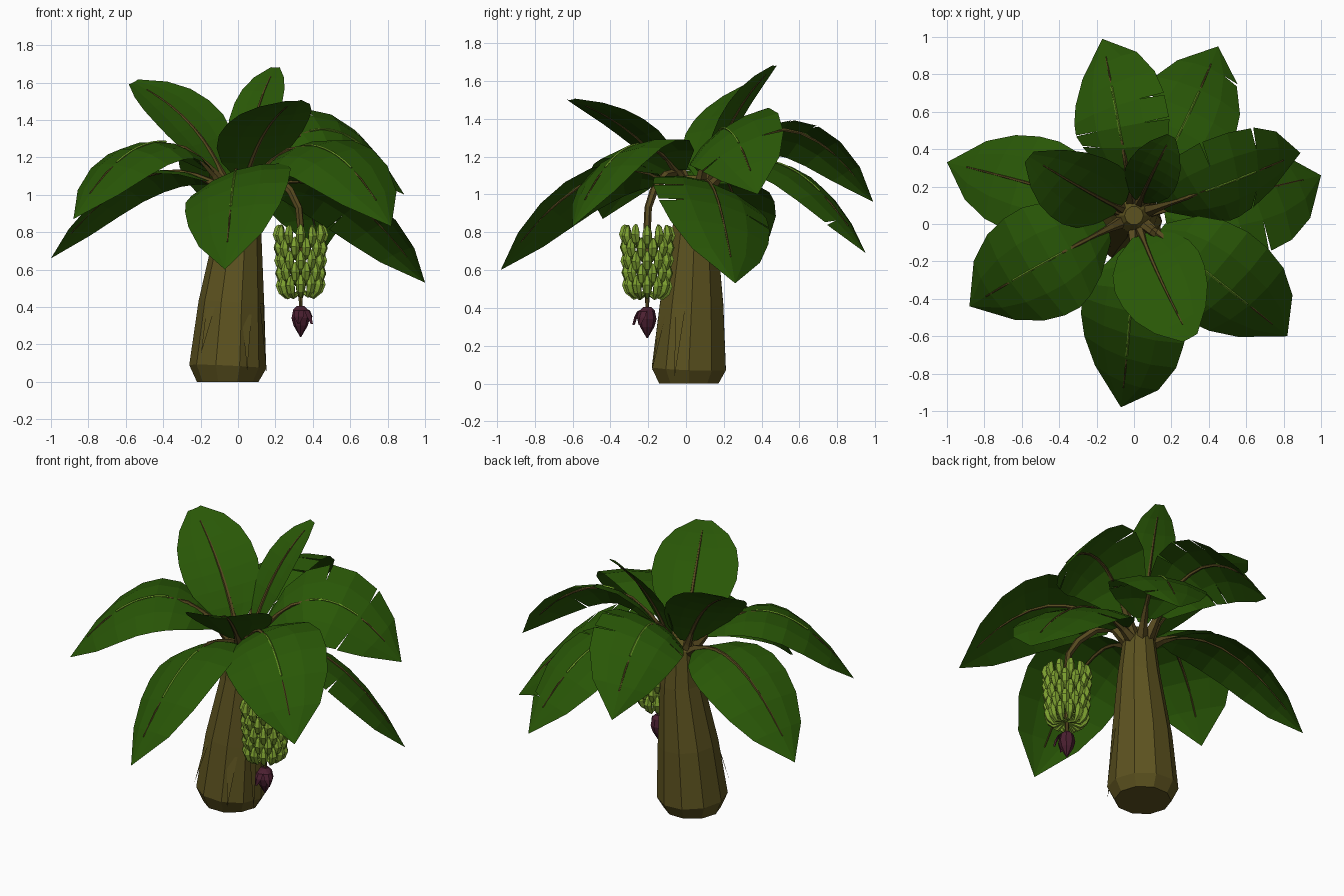
import bpy, bmesh, math, random
from mathutils import Vector, Matrix

random.seed(4)
if "Cube" in bpy.data.objects:
    bpy.data.objects.remove(bpy.data.objects["Cube"])


def material(name, rgb):
    m = bpy.data.materials.new(name)
    m.use_nodes = True
    m.diffuse_color = (*rgb, 1)
    m.node_tree.nodes["Principled BSDF"].inputs["Base Color"].default_value = (*rgb, 1)
    return m


LEAF = material("leaf green", (0.022, 0.095, 0.002))
VEIN = material("vein light green", (0.15, 0.33, 0.02))
STALK = material("stalk brown", (0.095, 0.067, 0.014))
BARK = material("bark olive", (0.108, 0.085, 0.014))
FRUIT = material("fruit green", (0.21, 0.36, 0.03))
BUD = material("bud purple", (0.07, 0.014, 0.03))


def finish(name, bm, mat):
    bmesh.ops.remove_doubles(bm, verts=bm.verts, dist=0.0005)
    mesh = bpy.data.meshes.new(name)
    bm.to_mesh(mesh)
    bm.free()
    mesh.materials.append(mat)
    obj = bpy.data.objects.new(name, mesh)
    bpy.context.collection.objects.link(obj)


def add_tube(bm, pts, radii, sides):
    """Tapered tube through points, with a frame carried along the path."""
    pts = [Vector(p) for p in pts]
    ref, rings = None, []
    for i, p in enumerate(pts):
        tan = (pts[min(i + 1, len(pts) - 1)] - pts[max(i - 1, 0)]).normalized()
        if ref is None:
            ref = Vector((1, 0, 0)) if abs(tan.x) < 0.8 else Vector((0, 1, 0))
        ref = (ref - tan * ref.dot(tan)).normalized()
        other = tan.cross(ref)
        angles = [2 * math.pi * k / sides for k in range(sides)]
        rings.append([bm.verts.new(p + radii[i] * (ref * math.cos(a) + other * math.sin(a)))
                      for a in angles])
    for a, b in zip(rings, rings[1:]):
        for k in range(sides):
            n = (k + 1) % sides
            bm.faces.new((a[k], a[n], b[n], b[k]))
    bm.faces.new(rings[0][::-1])
    bm.faces.new(rings[-1])


def tube(name, pts, radii, sides, mat):
    bm = bmesh.new()
    add_tube(bm, pts, radii, sides)
    finish(name, bm, mat)


# Trunk: leaning, tapered, ten flat sides, closing into the crown
tube("trunk", [(-0.055, 0.015, 0), (-0.055, 0.015, 0.08), (-0.035, 0.03, 0.42),
               (0, 0.045, 0.8), (0, 0.045, 1.03), (0, 0.045, 1.1)],
     [0.165, 0.206, 0.176, 0.125, 0.095, 0.05], 10, BARK)

# Loose bark slivers hanging off the trunk
bm = bmesh.new()
for deg, top, low in ((-20, 0.42, 0.03), (-62, 0.36, 0.06), (-130, 0.4, 0.15)):
    d = Vector((math.cos(math.radians(deg)), math.sin(math.radians(deg)), 0))
    s = Vector((-d.y, d.x, 0)) * 0.03
    hi = Vector((-0.035, 0.03, top)) + d * 0.172
    lo = Vector((-0.055, 0.015, low)) + d * 0.222
    bm.faces.new([bm.verts.new(v) for v in (hi - s, hi + s, lo)])
finish("bark_slivers", bm, BARK)

# Leaves
CROWN = Vector((0, 0.045, 1.0))
POINTED = [0.22, 0.68, 0.9, 1, 0.99, 0.89, 0.62, 0]
BLUNT = [0.22, 0.66, 0.9, 1, 0.98, 0.87, 0.62, 0.18]
START = 0.12


def leaf(name, tip, mid, half, roll=0, droop=0.2, outline=POINTED, slits=0, vein=False):
    tip, mid = Vector(tip), Vector(mid)
    base = CROWN + Vector((tip.x, tip.y, 0)).normalized() * 0.05
    ctrl = 2 * mid - 0.5 * (base + tip)

    def frame(t):
        p = base * (1 - t) ** 2 + ctrl * 2 * t * (1 - t) + tip * t * t
        tan = ((ctrl - base) * (1 - t) + (tip - ctrl) * t).normalized()
        side = Matrix.Rotation(-roll, 3, tan) @ tan.cross(Vector((0, 0, 1))).normalized()
        return p, side, side.cross(tan)

    rows = len(outline) - 1

    def point(row, u, shift=0):
        p, side, up = frame(START + (1 - START) * row / rows + shift)
        w = half * outline[row]
        return p + side * w * u - up * droop * w * u * u

    # Blade: quads between rows, parted at the rim where it is torn
    bm = bmesh.new()
    torn = set(random.sample([(r, s) for r in range(2, rows) for s in (-1, 1)], slits))
    for r in range(rows):
        for s in (-1, 1):
            for inner, outer in ((0, 0.5), (0.5, 1)):
                rim = outer == 1
                a = 0.006 if rim and (r, s) in torn else 0
                b = -0.006 if rim and (r + 1, s) in torn else 0
                quad = [point(r, s * inner), point(r, s * outer, a),
                        point(r + 1, s * outer, b), point(r + 1, s * inner)]
                bm.faces.new([bm.verts.new(v) for v in (quad if s > 0 else quad[::-1])])
    bmesh.ops.remove_doubles(bm, verts=bm.verts, dist=0.0005)
    bmesh.ops.dissolve_degenerate(bm, edges=bm.edges, dist=0.0005)
    finish(name, bm, LEAF)

    # Stalk running into the midrib; it sinks under the blade where a vein shows instead
    pts, radii = [], []
    for i in range(10):
        p, _, up = frame(i / 10)
        radii.append(0.04 if i == 0 else 0.024 if i == 1 else 0.0155 - 0.0013 * i)
        pts.append(p - up * (radii[i] * 0.9 + 0.002 if vein and 3 < i < 8 else 0))
    tube(name + "_stalk", pts, radii, 5, STALK)
    if vein:
        steps = [frame(0.42 + 0.045 * i) for i in range(8)]
        tube(name + "_vein", [p + up * 0.001 for p, _, up in steps], [0.006] * 8, 4, VEIN)


leaf("leaf_right_low", (-1, 0.33, 0.66), (-0.5, 0.2, 1.1), 0.27, -0.15)
leaf("leaf_front_right", (-0.88, -0.44, 0.87), (-0.45, -0.19, 1.28), 0.31, 0.1, vein=True)
leaf("leaf_front_low", (-0.07, -0.98, 0.6), (-0.02, -0.47, 1.1), 0.3, -0.33, vein=True)
leaf("leaf_front_young", (0.3, -0.61, 1.5), (0.13, -0.27, 1.31), 0.25, -0.05, -0.1, BLUNT)
leaf("leaf_front_left", (0.82, -0.6, 0.83), (0.42, -0.28, 1.26), 0.3, -0.3, vein=True)
leaf("leaf_left_low", (1.0, 0.26, 0.53), (0.52, 0.15, 1.02), 0.33, 0.3, slits=4)
leaf("leaf_left_high", (0.89, 0.38, 1.0), (0.45, 0.2, 1.35), 0.27, -0.6, slits=3, vein=True)
leaf("leaf_back_left", (0.45, 0.95, 0.69), (0.25, 0.5, 1.16), 0.28, slits=6, vein=True)
leaf("leaf_back", (-0.17, 0.99, 0.96), (-0.08, 0.52, 1.35), 0.27, 0.35, slits=5, vein=True)
leaf("leaf_back_young", (-0.56, 0.36, 1.6), (-0.24, 0.17, 1.36), 0.225, 0.35, -0.1, BLUNT)
leaf("leaf_top_young", (0.2, 0.47, 1.68), (0.09, 0.25, 1.4), 0.145, 0, -0.1, BLUNT)

# Fruit stalk arching out of the crown and down
BX, BY = 0.335, -0.205
tube("fruit_stalk", [(0.02, 0.02, 1.0), (0.1, -0.04, 1.12), (0.2, -0.11, 1.1), (0.28, -0.17, 1.02),
                     (0.325, -0.2, 0.93), (BX, BY, 0.82), (BX, BY, 0.5), (BX, BY, 0.39)],
     [0.03, 0.026, 0.024, 0.022, 0.02, 0.02, 0.014, 0.009], 6, STALK)

# Bunch: staggered rings of upturned fruit
bm = bmesh.new()
ROWS, COUNT = 5, 12
for row in range(ROWS):
    top = 0.568 + 0.067 * row
    reach = 0.1 + 0.004 * row
    for k in range(COUNT):
        a = 2 * math.pi * (k + 0.5 * (row % 2)) / COUNT
        lift = random.uniform(-0.006, 0.006)
        path = [(0.015, 0.09), (reach * 0.8, 0.112), (reach, 0.085), (reach + 0.011, 0.05),
                (reach + 0.006, 0.016), (reach, 0)]
        pts = [(BX + r * math.cos(a), BY + r * math.sin(a), top + lift - d) for r, d in path]
        add_tube(bm, pts, [0.01, 0.012, 0.022, 0.026, 0.018, 0.006], 6)
finish("fruit_bunch", bm, FRUIT)

# Flower bud with two lifted petals
tube("flower_bud", [(BX, BY, z) for z in (0.405, 0.385, 0.34, 0.3, 0.24)],
     [0.02, 0.04, 0.049, 0.038, 0.003], 8, BUD)
for n, deg in enumerate((-35, -100)):
    d = Vector((math.cos(math.radians(deg)), math.sin(math.radians(deg)), 0))
    s = Vector((-d.y, d.x, 0))
    bm = bmesh.new()
    rows = []
    for out, z, w in ((0.02, 0.4, 0.012), (0.055, 0.38, 0.026), (0.07, 0.35, 0.026), (0.08, 0.31, 0.004)):
        c = Vector((BX, BY, z)) + d * out
        rows.append([bm.verts.new(c + s * w * u - d * 0.012 * abs(u)) for u in (-1, 0, 1)])
    for a, b in zip(rows, rows[1:]):
        for k in range(2):
            bm.faces.new((a[k], b[k], b[k + 1], a[k + 1]))
    finish(f"bud_petal_{n + 1}", bm, BUD)
